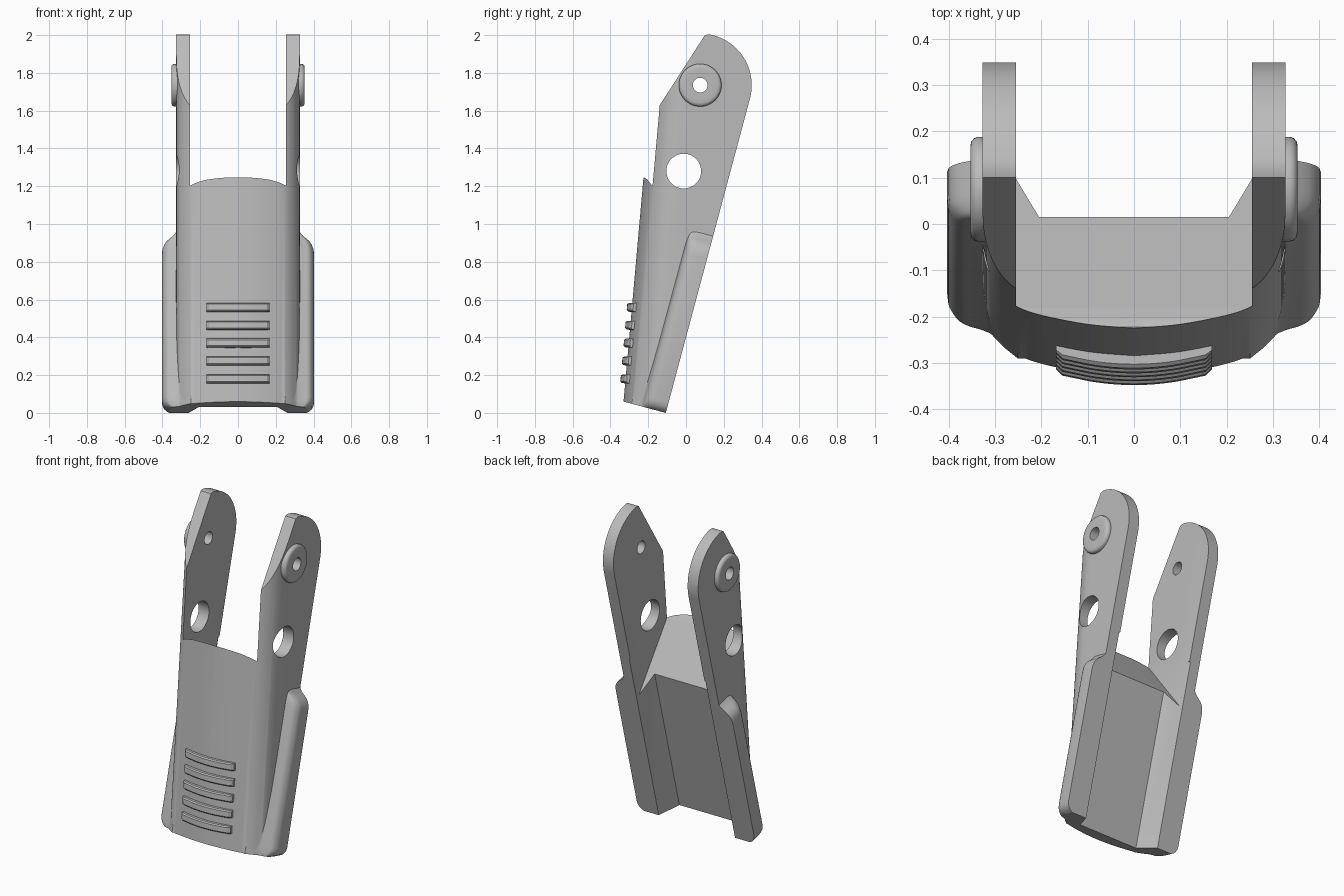
import bpy, bmesh, math
from mathutils import Vector

if "Cube" in bpy.data.objects:
    bpy.data.objects.remove(bpy.data.objects["Cube"])

grey = bpy.data.materials.new("light_grey")
grey.diffuse_color = (0.5, 0.5, 0.5, 1)
grey.use_nodes = True
grey.node_tree.nodes["Principled BSDF"].inputs["Base Color"].default_value = grey.diffuse_color

TILT = math.radians(15)
S, C = math.sin(TILT), math.cos(TILT)
BACK_Y = -0.107          # back plane meets the ground here
LEAN = 0.089             # lean of the front face


def tilted(x, d, t):
    """Point at depth d in front of the back plane, t along it."""
    return (x, BACK_Y + t * S - d * C, t * C + d * S)


def make(name, verts, faces):
    me = bpy.data.meshes.new(name)
    bm = bmesh.new()
    vs = [bm.verts.new(v) for v in verts]
    for f in faces:
        bm.faces.new([vs[i] for i in f])
    bmesh.ops.recalc_face_normals(bm, faces=bm.faces)
    bm.to_mesh(me)
    bm.free()
    ob = bpy.data.objects.new(name, me)
    bpy.context.collection.objects.link(ob)
    me.materials.append(grey)
    return ob


def loft(name, rings):
    """Skin equal-length rings and cap both ends."""
    n, m = len(rings[0]), len(rings)
    faces = [(r * n + i, r * n + (i + 1) % n, (r + 1) * n + (i + 1) % n, (r + 1) * n + i)
             for r in range(m - 1) for i in range(n)]
    faces += [tuple(range(n)), tuple(range((m - 1) * n, m * n))]
    return make(name, [p for r in rings for p in r], faces)


def smooth_path(pts, steps=5):
    """Catmull-Rom curve through 2D points."""
    p = [Vector(q) for q in pts]
    p = [2 * p[0] - p[1]] + p + [2 * p[-1] - p[-2]]
    out = []
    for i in range(1, len(p) - 2):
        a, b, c, d = p[i - 1:i + 3]
        for k in range(steps):
            t = k / steps
            out.append(0.5 * (2 * b + (c - a) * t + (2 * a - 5 * b + 4 * c - d) * t * t
                              + (3 * b - a - 3 * c + d) * t ** 3))
    return [tuple(q) for q in out] + [tuple(pts[-1])]


def side_prism(name, yz, w):
    return loft(name, [[(x, y, z) for y, z in yz] for x in (-w, w)])


def circle(cy, cz, r, n=48):
    return [(cy + r * math.cos(2 * math.pi * i / n), cz + r * math.sin(2 * math.pi * i / n))
            for i in range(n)]


def boolean(ob, other, op):
    m = ob.modifiers.new(op, 'BOOLEAN')
    m.operation, m.object, m.solver = op, other, 'EXACT'
    bpy.context.view_layer.objects.active = ob
    bpy.ops.object.modifier_apply(modifier=m.name)
    bpy.data.objects.remove(other)


# Body: bowed front outline, leaning slightly back
bow = smooth_path([(0, 0), (0.1, 0.009), (0.2, 0.03), (0.255, 0.052), (0.29, 0.082),
                   (0.312, 0.118), (0.324, 0.16), (0.327, 0.2)])
outline = [(-x, f) for x, f in reversed(bow[1:])] + bow + [(0.327, 1.2), (-0.327, 1.2)]


def front_y(z):
    return -0.336 + LEAN * z


body = loft("grip_body", [[(x, front_y(z) + f, z) for x, f in outline] for z in (-0.2, 2.2)])

# Side flares, fading into the arms at the top and rounded at the foot
flare = smooth_path([(0.403, 0.06), (0.398, 0.09), (0.378, 0.117), (0.345, 0.126),
                     (0.31, 0.137), (0.28, 0.165), (0.25, 0.19)], 4)
flare = [(0.2, -0.05), (0.403, -0.05)] + flare + [(0.2, 0.19)]
levels = [(-0.01, 0.45), (0.0, 0.62), (0.008, 0.76), (0.02, 0.88), (0.035, 0.96), (0.055, 1),
          (0.85, 1), (0.88, 0.97), (0.9, 0.9), (0.92, 0.76), (0.935, 0.58), (0.95, 0.4),
          (0.97, 0.25), (1.0, 0.15)]
for side in (-1, 1):
    rings = [[tilted(side * (0.30 + (x - 0.30) * s if x > 0.30 else x), d, t)
              for x, d in flare] for t, s in levels]
    boolean(body, loft("flare", rings), 'UNION')

# Side silhouette with the rounded arm tops
PY, PZ, R = 0.075, 1.735, 0.273
arc = [(PY + R * math.cos(a), PZ + R * math.sin(a))
       for a in (math.radians(-15 + 100 * i / 24) for i in range(25))]
arc[-1] = (0.10, 2.0)
profile = [(BACK_Y, 0)] + arc + [(-0.145, 1.62), (-0.29, 1.395), (-0.6, 1.39),
                                 (-0.6, (0.6 + BACK_Y) * S / C)]
boolean(body, side_prism("silhouette", profile, 0.6), 'INTERSECT')

# Gap between the arms, with a sloped shelf behind the front panel
gap = [(-0.6, 1.247), (-0.222, 1.247), (-0.205, 1.235), (-0.18, 1.205), (0.11, 0.81),
       (0.3, 0.55), (1, 0.55), (1, 2.3), (-0.6, 2.3)]
boolean(body, side_prism("gap_cutter", gap, 0.255), 'DIFFERENCE')

# Flared channel along the back
sec = [(-0.205, 0.125), (0.205, 0.125), (0.262, 0), (0.285, -0.05), (-0.285, -0.05), (-0.262, 0)]
boolean(body, loft("channel_cutter", [[tilted(x, d, t) for x, d in sec] for t in (-0.1, 1.12)]),
        'DIFFERENCE')

# Pivot bosses with rounded rims
for side in (-1, 1):
    rings = [[(side * x, y, z) for y, z in circle(PY, PZ, r)]
             for x, r in ((0.30, 0.113), (0.337, 0.113), (0.345, 0.110), (0.351, 0.103),
                          (0.353, 0.094), (0.353, 0.07))]
    boolean(body, loft("boss", rings), 'UNION')

# Pivot hole and lightening hole through both arms
boolean(body, side_prism("pivot_cutter", circle(PY, PZ, 0.039, 32), 0.6), 'DIFFERENCE')
boolean(body, side_prism("hole_cutter", circle(-0.012, 1.28, 0.092), 0.6), 'DIFFERENCE')

# Thumb ridges following the bowed front
objects = [body]
for i in range(5):
    z0 = 0.18 + 0.0945 * i
    rings = []
    for k in range(25):
        x = -0.168 + 0.336 * k / 24
        f = 0.9 * x * x * (1 - 0.15 * (abs(x) < 0.1))
        f = 0.009 * (x / 0.1) ** 2 if abs(x) < 0.1 else 0.009 + 0.021 * (abs(x) - 0.1) / 0.1
        edge = 0.6 if k in (0, 24) else 1
        out = 0.026 * edge
        rings.append([(x, front_y(z0 + dz) + f - o * out, z0 + dz + 0.004 * o)
                      for o, dz in ((-0.6, -0.024), (0.7, -0.024), (1, -0.017),
                                    (1, 0.014), (0.7, 0.021), (-0.6, 0.024))])
    objects.append(loft("thumb_ridge_%d" % (i + 1), rings))

for ob in objects:
    bpy.ops.object.select_all(action='DESELECT')
    ob.select_set(True)
    bpy.context.view_layer.objects.active = ob
    bpy.ops.object.shade_smooth_by_angle(angle=math.radians(30))
